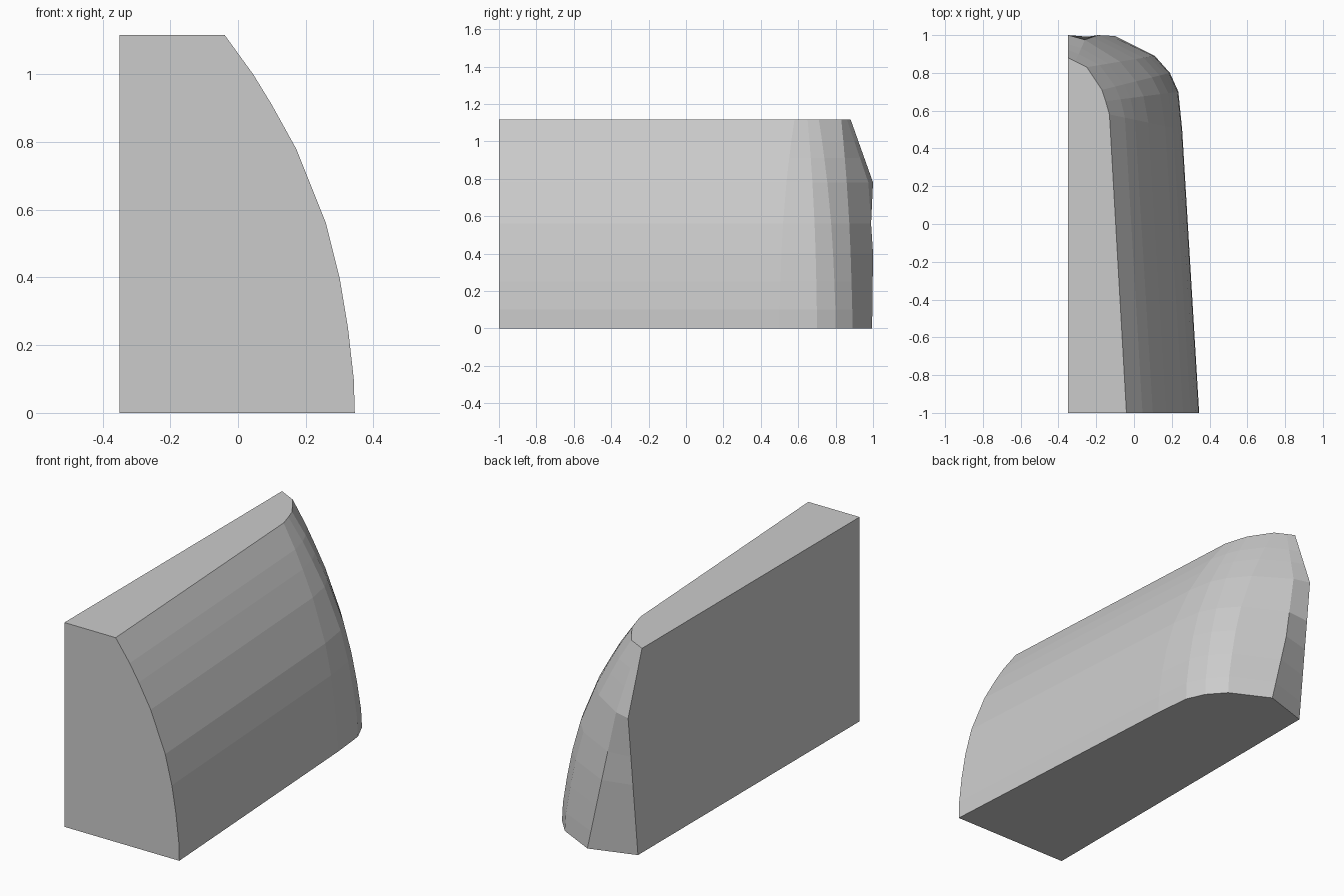
import bpy, bmesh

if "Cube" in bpy.data.objects:
    bpy.data.objects.remove(bpy.data.objects["Cube"])

grey = bpy.data.materials.new("light_grey")
grey.diffuse_color = (0.6, 0.6, 0.6, 1)
grey.use_nodes = True
grey.node_tree.nodes["Principled BSDF"].inputs["Base Color"].default_value = grey.diffuse_color

H = 1.117
LEFT = -0.35
# curved front profile: (height, right edge)
profile = [(0, .345), (.1, .342), (.25, .325), (.4, .30), (.56, .26),
           (.78, .172), (.91, .10), (1.0, .045), (H, -.04)]
# plan outlines of the base and of the top, from the front right to the rounded back
base = [(.345, -1), (.255, .5), (.235, .7), (.19, .8), (.11, .89)]
top = [(-.04, -1), (-.13, .58), (-.15, .65), (-.17, .71), (-.25, .83)]
# depth of the back edge: (height, x, y) for the chamfer ridge, (height, y) for the flat wall
ridge = [(0, -.10, .995), (.4, -.19, 1.0), (.78, -.26, .975), (H, -.31, .86)]
wall = [(0, .915), (.78, 1.0), (H, .88)]


def sample(keys, z):
    """Linear interpolation of keyed rows at height z."""
    for a, b in zip(keys, keys[1:]):
        if z <= b[0]:
            f = (z - a[0]) / (b[0] - a[0])
            return [p + (q - p) * f for p, q in zip(a[1:], b[1:])]


bm = bmesh.new()
rings = []
for z, right in profile:
    t = (.345 - right) / .385
    pts = []
    for i, (b, e) in enumerate(zip(base, top)):
        s = t if i == 0 else t ** (1 - .04 * i)
        pts.append((b[0] + (e[0] - b[0]) * s, b[1] + (e[1] - b[1]) * s))
    pts.append(tuple(sample(ridge, z)))
    pts.append((LEFT, sample(wall, z)[0]))
    pts.append((LEFT, -1))
    rings.append([bm.verts.new((x, y, z)) for x, y in pts])

# side walls between neighbouring sections, then the flat caps
n = len(rings[0])
for lo, hi in zip(rings, rings[1:]):
    for i in range(n):
        j = (i + 1) % n
        bm.faces.new((lo[i], lo[j], hi[j], hi[i]))
bm.faces.new(rings[0][::-1])
bm.faces.new(rings[-1])
bmesh.ops.recalc_face_normals(bm, faces=bm.faces)

mesh = bpy.data.meshes.new("curved_block")
bm.to_mesh(mesh)
bm.free()
mesh.materials.append(grey)
block = bpy.data.objects.new("curved_block", mesh)
bpy.context.collection.objects.link(block)
